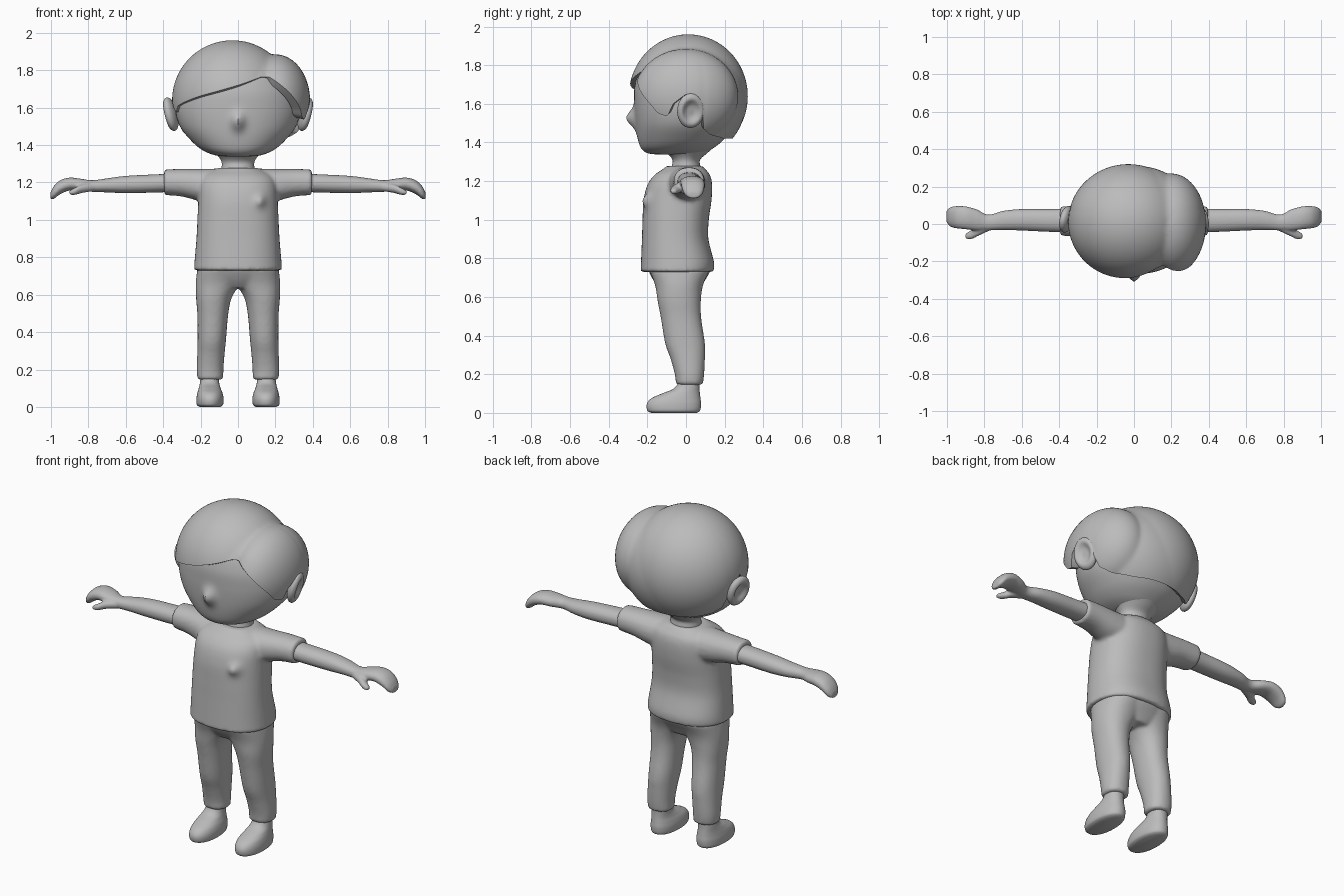
import bpy, bmesh, math
from math import sin, cos, pi, radians, exp, sqrt, copysign
from mathutils import Vector, Matrix

cube = bpy.data.objects.get("Cube")
if cube:
    bpy.data.objects.remove(cube)

GREY = (0.5, 0.5, 0.5, 1)
mat = bpy.data.materials.new("plain grey")
mat.use_nodes = True
mat.diffuse_color = GREY
bsdf = next(n for n in mat.node_tree.nodes if n.type == "BSDF_PRINCIPLED")
bsdf.inputs["Base Color"].default_value = GREY


def finish(name, bm, voxel=0, relax=4):
    """Turn a bmesh into a smooth object; a voxel size fuses its parts."""
    bmesh.ops.recalc_face_normals(bm, faces=bm.faces)
    for f in bm.faces:
        f.smooth = True
    me = bpy.data.meshes.new(name)
    bm.to_mesh(me)
    bm.free()
    me.materials.append(mat)
    ob = bpy.data.objects.new(name, me)
    bpy.context.collection.objects.link(ob)
    if voxel:
        rm = ob.modifiers.new("fuse", "REMESH")
        rm.mode = "VOXEL"
        rm.voxel_size = voxel
        rm.use_smooth_shade = True
        sm = ob.modifiers.new("relax", "SMOOTH")
        sm.iterations = relax
    else:
        bpy.ops.object.select_all(action="DESELECT")
        ob.select_set(True)
        bpy.context.view_layer.objects.active = ob
        bpy.ops.object.shade_smooth_by_angle(angle=radians(50))
    return ob


def spline(rows, steps):
    """Catmull-Rom through the rows."""
    out = []
    for i in range(len(rows) - 1):
        a, b, c, d = (rows[min(max(i + k, 0), len(rows) - 1)] for k in (-1, 0, 1, 2))
        for s in range(steps):
            t = s / steps
            out.append([q + 0.5 * t * (r - p + t * (2 * p - 5 * q + 4 * r - w + t * (3 * (q - r) + w - p)))
                        for p, q, r, w in zip(a, b, c, d)])
    return out + [list(rows[-1])]


def loft(bm, rows, axis="z", side=1, seg=48, steps=6, power=0.92, bump=None):
    """Skin ovals: each row is position, then low and high of the two cross axes."""
    rings = []
    for t, u0, u1, v0, v1 in spline(rows, steps):
        ring = []
        for k in range(seg):
            c, s = cos(2 * pi * k / seg), sin(2 * pi * k / seg)
            u = (u0 + u1) / 2 + (u1 - u0) / 2 * copysign(abs(c) ** power, c)
            v = (v0 + v1) / 2 + (v1 - v0) / 2 * copysign(abs(s) ** power, s)
            p = Vector((u, v, t) if axis == "z" else (t, u, v))
            if bump:
                bump(p)
            p.x *= side
            ring.append(bm.verts.new(p))
        rings.append(ring)
    for a, b in zip(rings, rings[1:]):
        for k in range(seg):
            j = (k + 1) % seg
            bm.faces.new((a[k], a[j], b[j], b[k]))
    bm.faces.new(rings[0])
    bm.faces.new(rings[-1])


def even(rows):
    """Rows with a half width become rows centred on x = 0."""
    return [(z, -w, w, y0, y1) for z, w, y0, y1 in rows]


def front_bump(x, z, rx, rz, depth):
    def push(p):
        if p.y < -0.1:
            p.y -= depth * exp(-((p.x - x) / rx) ** 2 - ((p.z - z) / rz) ** 2)
    return push


# Head with nose
bm = bmesh.new()
loft(bm, even([(1.338, .06, -.15, .04), (1.345, .12, -.2, .09), (1.37, .185, -.232, .14), (1.42, .247, -.25, .2),
               (1.5, .31, -.262, .25), (1.6, .335, -.268, .275), (1.7, .318, -.264, .27), (1.8, .26, -.225, .23),
               (1.87, .15, -.13, .15), (1.89, .05, -.04, .06)]),
     seg=128, steps=8, power=0.95, bump=front_bump(0, 1.525, .032, .045, .045))
finish("head", bm)

# Neck
bm = bmesh.new()
loft(bm, even([(1.2, .09, -.08, .08), (1.27, .088, -.075, .075), (1.31, .088, -.07, .073),
               (1.345, .11, -.1, .11), (1.38, .15, -.15, .15)]), power=1)
finish("neck", bm)

# Hair: a cap whose lower edge follows a hairline, with a side sweep
ORIGIN = Vector((0, 0, 1.62))
LOBES = [(Vector((-.03, .012, 1.64)), Vector((.322, .308, .32))),
         (Vector((0, .01, 1.62)), Vector((.35, .302, .31))),
         (Vector((.2, 0, 1.64)), Vector((.185, .27, .245)))]
HAIRLINE = [(-180, 1.42), (-140, 1.42), (-115, 1.44), (-106, 1.47), (-102, 1.58), (-90, 1.65), (-83, 1.6),
            (-76, 1.575), (-70, 1.61), (-41, 1.66), (-20, 1.69), (0, 1.72), (28, 1.765), (36, 1.765), (44, 1.71),
            (62, 1.59), (67, 1.55), (75, 1.535), (80, 1.6), (90, 1.65), (102, 1.58), (106, 1.47), (115, 1.44),
            (140, 1.42), (180, 1.42)]


def reach(d):
    best = 0
    for centre, r in LOBES:
        o = [(ORIGIN[i] - centre[i]) / r[i] for i in range(3)]
        e = [d[i] / r[i] for i in range(3)]
        a, b, c = sum(x * x for x in e), sum(x * y for x, y in zip(o, e)), sum(x * x for x in o) - 1
        if b * b > a * c:
            best = max(best, (sqrt(b * b - a * c) - b) / a)
    return best


def ray(az, el):
    return Vector((sin(az) * cos(el), -cos(az) * cos(el), sin(el)))


def edge_angle(deg):
    for (a, za), (b, zb) in zip(HAIRLINE, HAIRLINE[1:]):
        if a <= deg <= b:
            z = za + (zb - za) * (deg - a) / (b - a)
            break
    el = 0
    for _ in range(12):
        el = math.asin((z - ORIGIN.z) / reach(ray(radians(deg), el)))
    return el


bm = bmesh.new()
COLS, ROWS = 180, 36
top = bm.verts.new(ORIGIN + Vector((0, 0, reach(Vector((0, 0, 1))))))
cols = []
for k in range(COLS):
    deg = -180 + 360 * k / COLS
    az, low = radians(deg), edge_angle(deg)
    rim = ray(az, low)
    col = [bm.verts.new(ORIGIN + rim * reach(rim) * 0.86)]
    for i in range(ROWS):
        d = ray(az, low + (pi / 2 - low) * i / ROWS)
        col.append(bm.verts.new(ORIGIN + d * reach(d)))
    cols.append(col)
for k in range(COLS):
    a, b = cols[k], cols[(k + 1) % COLS]
    for i in range(ROWS):
        bm.faces.new((a[i], b[i], b[i + 1], a[i + 1]))
    bm.faces.new((a[-1], b[-1], top))
bmesh.ops.smooth_vert(bm, verts=[v for c in cols for v in c[4:]], factor=0.5, use_axis_x=True, use_axis_y=True, use_axis_z=True)
finish("hair", bm)

# Shirt with sleeves and a small chest bump
bm = bmesh.new()
loft(bm, even([(.73, .235, -.235, .142), (.78, .232, -.233, .145), (.9, .222, -.228, .116), (1, .217, -.225, .118),
               (1.1, .212, -.22, .132), (1.18, .208, -.2, .135), (1.23, .19, -.165, .125), (1.262, .14, -.12, .1),
               (1.278, .1, -.1, .085)]),
     seg=96, power=0.85, bump=front_bump(.12, 1.1, .028, .03, .03))
for s in (1, -1):
    loft(bm, [(0, -.09, .08, 1.12, 1.27), (.12, -.1, .1, 1.09, 1.274), (.2, -.09, .1, 1.1, 1.272),
              (.3, -.07, .097, 1.125, 1.272), (.395, -.062, .094, 1.133, 1.27)], "x", s)
finish("shirt", bm, 0.011, 3)

# Trousers
bm = bmesh.new()
loft(bm, even([(.635, .1, -.13, .07), (.68, .2, -.165, .095), (.74, .213, -.195, .128), (.78, .21, -.19, .12)]))
for s in (1, -1):
    loft(bm, [(.145, .078, .217, -.052, .087), (.2, .078, .221, -.058, .094), (.28, .072, .218, -.08, .098),
              (.36, .064, .216, -.108, .098), (.49, .053, .217, -.13, .079), (.58, .035, .224, -.147, .077),
              (.66, -.01, .226, -.16, .088), (.74, -.04, .217, -.19, .122)], "z", s)
finish("trousers", bm, 0.011, 4)

for name, s in (("left", 1), ("right", -1)):
    # Arm, curled hand and thumb
    bm = bmesh.new()
    loft(bm, [(.34, -.045, .082, 1.15, 1.247), (.45, -.042, .08, 1.146, 1.243), (.6, -.035, .08, 1.143, 1.235),
              (.7, -.032, .07, 1.147, 1.222), (.78, -.034, .05, 1.15, 1.212), (.84, -.035, .078, 1.155, 1.22),
              (.9, -.028, .094, 1.157, 1.226), (.95, -.023, .096, 1.138, 1.212), (.985, -.012, .088, 1.112, 1.18),
              (1.003, .012, .068, 1.112, 1.145)], "x", s)
    loft(bm, [(.76, -.03, .02, 1.155, 1.2), (.83, -.062, 0, 1.145, 1.192), (.87, -.081, -.032, 1.134, 1.173),
              (.902, -.078, -.052, 1.135, 1.156)], "x", s, seg=24)
    finish(name + "_arm", bm, 0.007, 3)

    # Foot
    bm = bmesh.new()
    loft(bm, [(0, .095, .205, -.18, .055), (.012, .08, .22, -.2, .073), (.045, .077, .222, -.203, .078),
              (.075, .083, .217, -.18, .075), (.1, .093, .21, -.125, .072), (.125, .1, .204, -.065, .07),
              (.16, .102, .2, -.04, .07), (.2, .102, .2, -.04, .07)], "z", s)
    finish(name + "_foot", bm)

    # Ear: flattened ball with a dished outer face
    bm = bmesh.new()
    bmesh.ops.create_uvsphere(bm, u_segments=32, v_segments=24, radius=1)
    for v in bm.verts:
        if v.co.z > 0:
            v.co.z -= 0.9 * exp(-((v.co.x ** 2 + v.co.y ** 2) / 0.35) ** 2)
    tilt = Matrix.Rotation(radians(14), 4, "Y") @ Matrix.Rotation(radians(12), 4, "Z")
    for v in bm.verts:
        p = tilt @ Vector((v.co.z * .036, v.co.y * .072, v.co.x * .092))
        v.co = ((p.x + .36) * s, p.y + .025, p.z + 1.565)
    finish(name + "_ear", bm)
